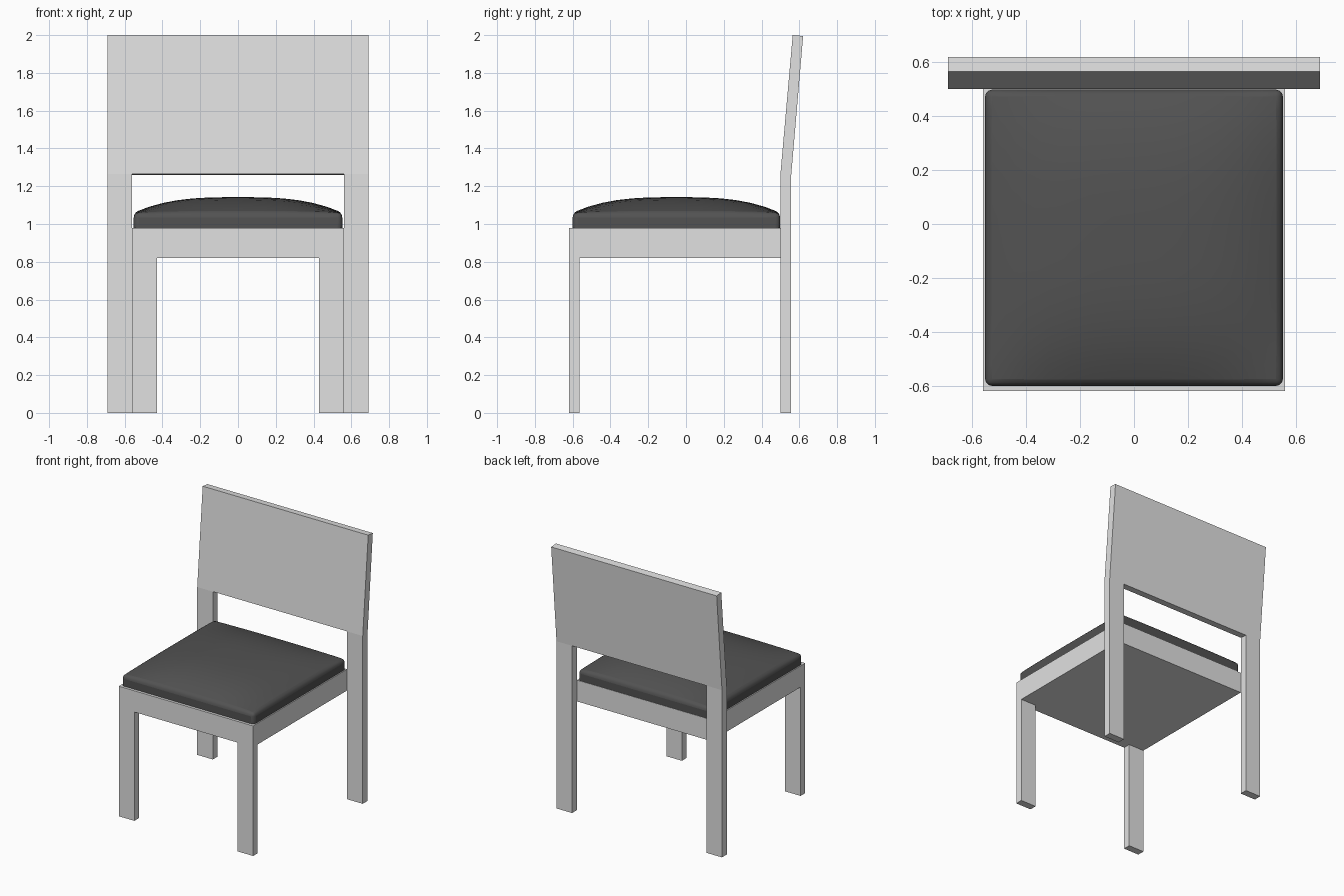
import bpy
import bmesh
from mathutils import Vector

cube = bpy.data.objects.get("Cube")
if cube:
    bpy.data.objects.remove(cube, do_unlink=True)


def make_material(name, value):
    mat = bpy.data.materials.new(name)
    mat.use_nodes = True
    colour = (value, value, value, 1)
    mat.diffuse_color = colour
    bsdf = next(n for n in mat.node_tree.nodes if n.type == 'BSDF_PRINCIPLED')
    bsdf.inputs["Base Color"].default_value = colour
    return mat


frame_grey = make_material("frame_light_grey", 0.75)
cushion_grey = make_material("cushion_dark_grey", 0.085)


def finish(name, bm, mat):
    bmesh.ops.recalc_face_normals(bm, faces=bm.faces)
    mesh = bpy.data.meshes.new(name)
    bm.to_mesh(mesh)
    bm.free()
    mesh.materials.append(mat)
    obj = bpy.data.objects.new(name, mesh)
    bpy.context.collection.objects.link(obj)
    return obj


def prism(name, profile, axis, start, end):
    """Extrude a profile along x (points are y, z) or along y (points are x, z)."""
    bm = bmesh.new()
    if axis == 'x':
        pts = [Vector((start, a, z)) for a, z in profile]
        shift = Vector((end - start, 0, 0))
    else:
        pts = [Vector((a, start, z)) for a, z in profile]
        shift = Vector((0, end - start, 0))
    face = bm.faces.new([bm.verts.new(p) for p in pts])
    ext = bmesh.ops.extrude_face_region(bm, geom=[face], use_keep_orig=True)
    bmesh.ops.translate(bm, vec=shift, verts=[g for g in ext["geom"] if isinstance(g, bmesh.types.BMVert)])
    return finish(name, bm, frame_grey)


seat_w, leg_in, back_w = 0.56, 0.43, 0.69
front, front_in, back, rear = -0.62, -0.565, 0.5, 0.557
seat_low, seat_top, bend, top = 0.82, 0.98, 1.265, 2.0

# Front legs joined by the front rail
half = [(leg_in, seat_low), (leg_in, 0), (seat_w, 0), (seat_w, seat_top)]
prism("front_legs_and_rail", half + [(-x, z) for x, z in reversed(half)], 'y', front, front_in)

# Solid seat base
prism("seat_base", [(front_in, seat_low), (back, seat_low), (back, seat_top), (front_in, seat_top)],
      'x', -seat_w, seat_w)

# Back legs, up to the bend
for side, label in ((1, "left"), (-1, "right")):
    prism("back_leg_" + label, [(back, 0), (rear, 0), (rear, bend - 0.005), (back, bend)],
          'x', side * seat_w, side * back_w)

# Leaning backrest panel
prism("backrest", [(back, bend), (rear, bend - 0.005), (0.62, top - 0.005), (0.565, top)],
      'x', -back_w, back_w)

# Domed cushion with rounded rim
cx, cy, rim, crown = 0.552, 0.549, 1.06, 0.082
bm = bmesh.new()
bmesh.ops.create_grid(bm, x_segments=14, y_segments=14, size=1)
rim_edges = [e for e in bm.edges if e.is_boundary]
ext = bmesh.ops.extrude_edge_only(bm, edges=rim_edges)
skirt = {g for g in ext["geom"] if isinstance(g, bmesh.types.BMVert)}
for v in bm.verts:
    u, w = v.co.x, v.co.y
    dome = (1 - abs(u) ** 3) * (1 - abs(w) ** 3)
    v.co = (u * cx, w * cy - 0.051, seat_top - 0.005 if v in skirt else rim + crown * dome)
cushion = finish("seat_cushion", bm, cushion_grey)
bevel = cushion.modifiers.new("rounded_rim", 'BEVEL')
bevel.width = 0.025
bevel.segments = 3
bevel.limit_method = 'ANGLE'
bevel.angle_limit = 0.7
bpy.ops.object.select_all(action='DESELECT')
cushion.select_set(True)
bpy.context.view_layer.objects.active = cushion
bpy.ops.object.shade_smooth_by_angle(angle=0.8)
